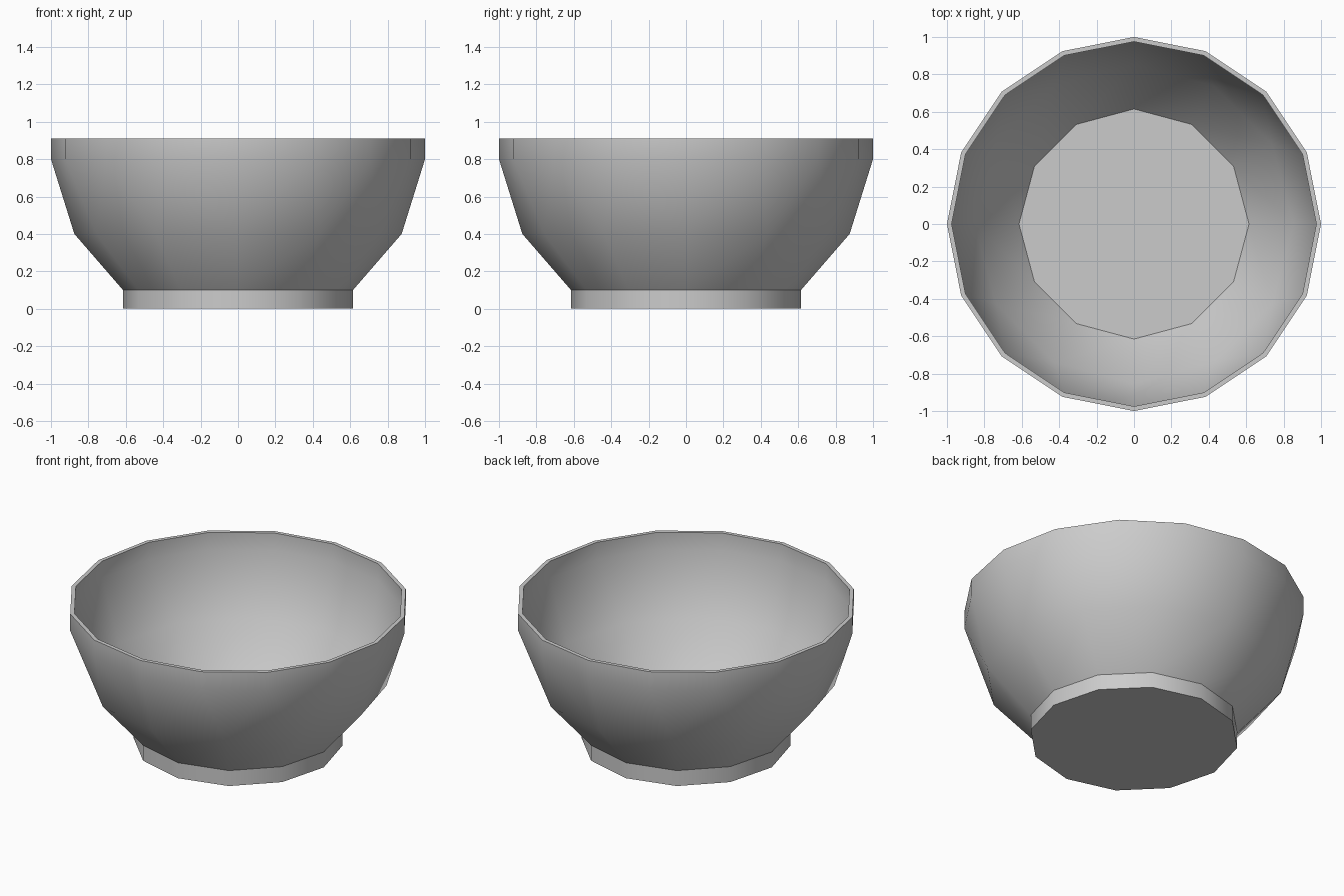
import bpy
import bmesh
from math import cos, sin, pi, radians

cube = bpy.data.objects.get("Cube")
if cube:
    bpy.data.objects.remove(cube)

LOW, HIGH = 12, 16   # sides of the lower and upper rings


def make_material(name, value):
    mat = bpy.data.materials.new(name)
    mat.use_nodes = True
    colour = (value, value, value, 1)
    mat.diffuse_color = colour
    mat.node_tree.nodes["Principled BSDF"].inputs["Base Color"].default_value = colour
    return mat


def add_ring(bm, sides, radius, z):
    turns = [2 * pi * i / sides for i in range(sides)]
    return [bm.verts.new((radius * cos(a), radius * sin(a), z)) for a in turns]


def stitch(bm, a, b):
    """Join two rings, with triangles where their side counts differ."""
    n, m = len(a), len(b)
    if n == m:
        for i in range(n):
            j = (i + 1) % n
            bm.faces.new((a[i], a[j], b[j], b[i]))
        return
    i = j = 0
    while i < n or j < m:
        if j == m or (i < n and (i + 0.5) / n < (j + 0.5) / m):
            bm.faces.new((a[i % n], a[(i + 1) % n], b[j % m]))
            i += 1
        else:
            bm.faces.new((a[i % n], b[(j + 1) % m], b[j % m]))
            j += 1


def lathe(name, profile, mat, cap_start=False, cap_end=False):
    """Build a part from stacked rings of (sides, radius, height)."""
    bm = bmesh.new()
    rings = [add_ring(bm, *p) for p in profile]
    for a, b in zip(rings, rings[1:]):
        stitch(bm, a, b)
    if cap_start:
        bm.faces.new(rings[0][::-1])
    if cap_end:
        bm.faces.new(rings[-1])
    mesh = bpy.data.meshes.new(name)
    bm.to_mesh(mesh)
    bm.free()
    mesh.materials.append(mat)
    obj = bpy.data.objects.new(name, mesh)
    bpy.context.collection.objects.link(obj)
    bpy.ops.object.select_all(action='DESELECT')
    obj.select_set(True)
    bpy.context.view_layer.objects.active = obj
    bpy.ops.object.shade_smooth_by_angle(angle=radians(35))
    return obj


ceramic = make_material("grey ceramic", 0.6)

# Bowl: outer wall up to the rim, then down the inside to the floor
lathe("bowl", [
    (LOW, 0.615, 0.10), (LOW, 0.875, 0.40),
    (HIGH, 1.0, 0.80), (HIGH, 1.0, 0.91),
    (HIGH, 0.975, 0.91), (HIGH, 0.975, 0.80),
    (LOW, 0.853, 0.41), (LOW, 0.615, 0.12),
], ceramic, cap_end=True)

# Foot: short drum under the bowl
lathe("foot", [(LOW, 0.615, 0.0), (LOW, 0.615, 0.10)], ceramic, cap_start=True)
